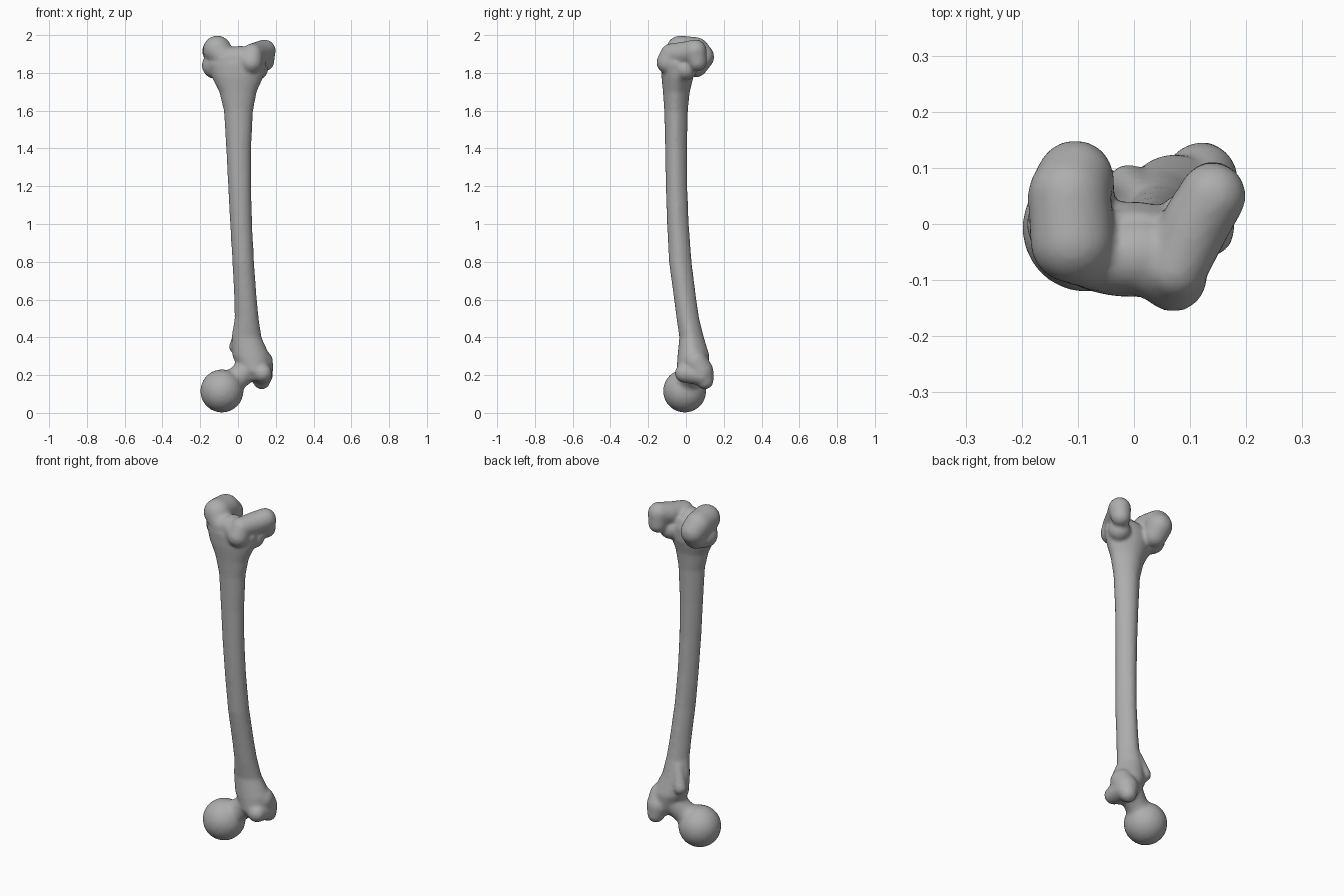
import bpy
import bmesh
import math
from mathutils import Matrix, Vector

default_cube = bpy.data.objects.get("Cube")
if default_cube:
    bpy.data.objects.remove(default_cube, do_unlink=True)

SIDES = 32
bone_mesh = bmesh.new()


def loft(sections):
    """Closed tube through box-bounded rings (z, left, right, front, back)."""
    rings = []
    for z, x_low, x_high, y_low, y_high in sections:
        centre = Vector(((x_low + x_high) / 2, (y_low + y_high) / 2, z))
        half_x, half_y = (x_high - x_low) / 2, (y_high - y_low) / 2
        ring = []
        for step in range(SIDES):
            angle = math.tau * step / SIDES
            # The back of the shaft narrows towards a ridge
            pinch = 1 - 0.2 * max(0, math.sin(angle))
            offset = Vector((half_x * math.cos(angle) * pinch,
                             half_y * math.sin(angle), 0))
            ring.append(bone_mesh.verts.new(centre + offset))
        rings.append(ring)
    for lower, upper in zip(rings, rings[1:]):
        for i in range(SIDES):
            j = (i + 1) % SIDES
            bone_mesh.faces.new((lower[i], lower[j], upper[j], upper[i]))
    bone_mesh.faces.new(list(reversed(rings[0])))
    bone_mesh.faces.new(rings[-1])


def ball(x, y, z, radius):
    bmesh.ops.create_icosphere(bone_mesh, subdivisions=3, radius=radius,
                               matrix=Matrix.Translation((x, y, z)))


def swept_ball(*stations, steps=6):
    """Rounded mass following stations given as (x, y, z, radius)."""
    for start, end in zip(stations, stations[1:]):
        start, end = Vector(start), Vector(end)
        for step in range(steps + 1):
            ball(*start.lerp(end, step / steps))


# Shaft, flaring at both ends
loft([
    (.17, .05, .14, -.02, .10),
    (.22, .01, .17, -.05, .12),
    (.3, -.03, .17, -.045, .125),
    (.4, -.035, .125, -.035, .095),
    (.5, -.018, .11, -.05, .07),
    (.6, -.02, .1, -.063, .055),
    (.8, -.03, .085, -.09, .03),
    (1, -.042, .075, -.1, .015),
    (1.2, -.053, .07, -.107, .007),
    (1.4, -.063, .07, -.11, .006),
    (1.6, -.075, .08, -.115, .01),
    (1.7, -.1, .1, -.122, .02),
    (1.78, -.14, .135, -.13, .04),
    (1.85, -.16, .15, -.13, .04),
    (1.9, -.12, .12, -.11, .02),
])

# Round joint head and its neck
ball(-.085, -.007, .116, .115)
swept_ball((-.06, 0, .14, .075), (.005, .02, .19, .062), (.08, .04, .26, .075))

# Large outer knob with its hooked tip
swept_ball((.12, .05, .27, .066), (.12, .08, .22, .066), (.125, .1, .17, .046))
swept_ball((.13, -.01, .21, .05), (.13, .08, .2, .055))

# Small inner knob
swept_ball((-.01, .07, .35, .038), (.02, .045, .46, .03))

# Inner knuckle
swept_ball((-.07, -.06, 1.87, .058), (-.11, -.03, 1.922, .076),
           (-.115, .05, 1.915, .075), (-.105, .08, 1.885, .07),
           (-.1, .05, 1.84, .065))
ball(-.12, 0, 1.84, .072)

# Outer knuckle
swept_ball((.07, -.097, 1.855, .06), (.075, -.08, 1.9, .056),
           (.11, 0, 1.905, .062), (.14, .05, 1.917, .06),
           (.14, .06, 1.86, .052))
ball(.1, 0, 1.82, .06)

# Saddle between the knuckles
swept_ball((-.06, -.06, 1.87, .062), (.01, -.055, 1.875, .069),
           (.07, -.09, 1.865, .062))

bmesh.ops.recalc_face_normals(bone_mesh, faces=bone_mesh.faces)
mesh = bpy.data.meshes.new("leg_bone")
bone_mesh.to_mesh(mesh)
bone_mesh.free()
for face in mesh.polygons:
    face.use_smooth = True

bone = bpy.data.objects.new("leg_bone", mesh)
bpy.context.collection.objects.link(bone)

# Fuse all masses into one skin and soften the joins
fuse = bone.modifiers.new("fuse", "REMESH")
fuse.mode = "VOXEL"
fuse.voxel_size = 0.009
fuse.use_smooth_shade = True
soften = bone.modifiers.new("soften", "SMOOTH")
soften.factor = 0.5
soften.iterations = 8

# Plain grey bone colour
colour = (0.42, 0.42, 0.42, 1)
material = bpy.data.materials.new("bone grey")
material.use_nodes = True
material.diffuse_color = colour
shader = next(n for n in material.node_tree.nodes if n.type == "BSDF_PRINCIPLED")
shader.inputs["Base Color"].default_value = colour
mesh.materials.append(material)
